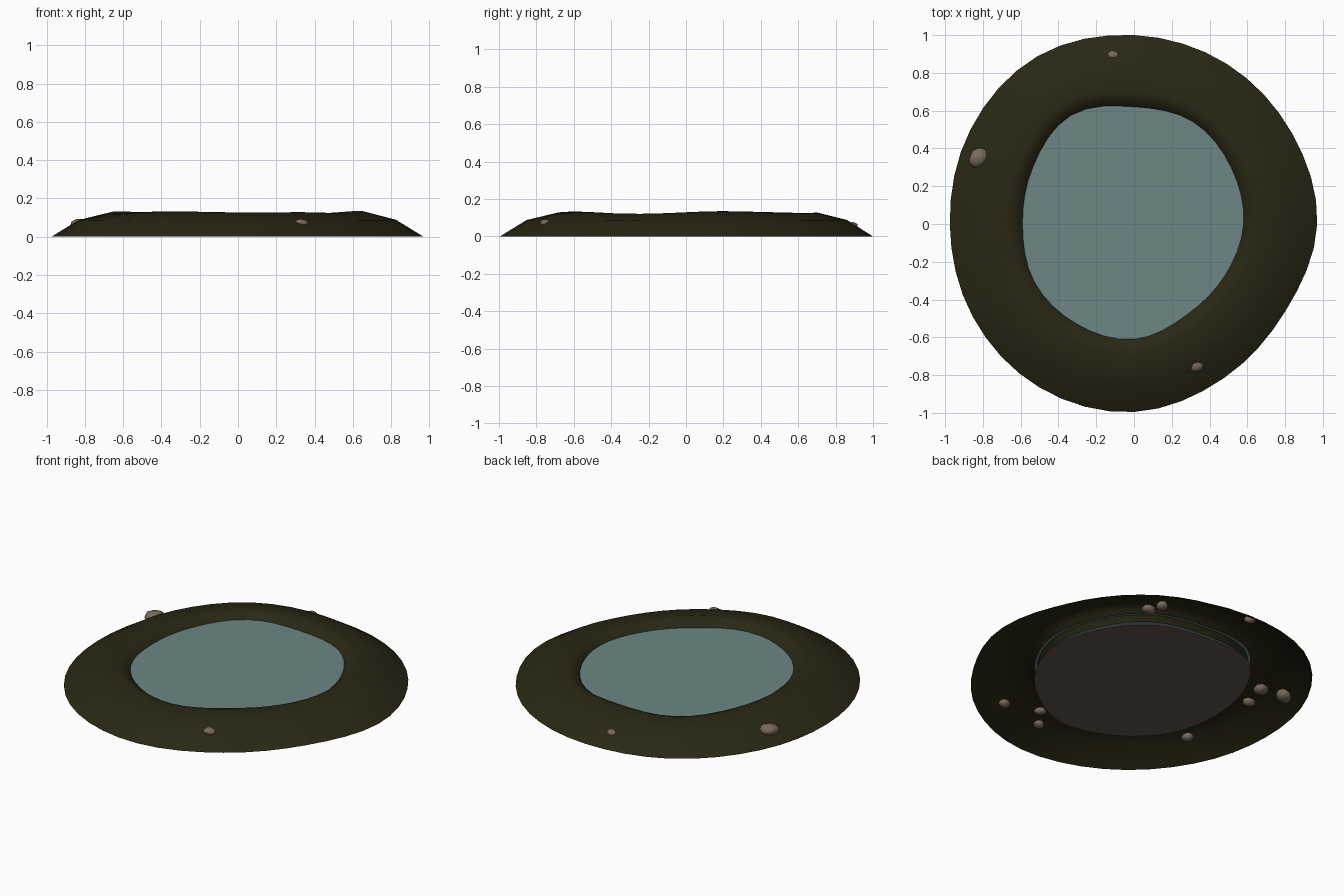
import bpy
import bmesh
import math
import random
from mathutils import Vector

random.seed(4)
SIDES = 48
WATER_Z = 0.085

cube = bpy.data.objects.get("Cube")
if cube:
    bpy.data.objects.remove(cube, do_unlink=True)


def material(name, colour):
    mat = bpy.data.materials.new(name)
    mat.use_nodes = True
    mat.diffuse_color = (*colour, 1)
    mat.node_tree.nodes["Principled BSDF"].inputs["Base Color"].default_value = (*colour, 1)
    return mat


mud = material("dark_mud", (0.022, 0.020, 0.0065))
blue = material("pond_water", (0.155, 0.24, 0.24))
silt = material("brown_silt", (0.125, 0.092, 0.07))
rock = material("brown_stone", (0.19, 0.14, 0.10))

# Radii of the outer foot and the shoreline, one every thirty degrees from +x
FOOT = [0.97, 0.965, 0.98, 1.0, 1.025, 1.0, 0.975, 0.985, 1.0, 0.995, 0.945, 0.925]
SHORE = [0.58, 0.595, 0.625, 0.62, 0.665, 0.615, 0.59, 0.61, 0.61, 0.61, 0.556, 0.553]


def radius(table, angle):
    """Smooth closed interpolation of a radius table."""
    s = angle / math.tau * len(table)
    i = math.floor(s)
    t = s - i
    a, b, c, d = (table[(i + k) % len(table)] for k in (-1, 0, 1, 2))
    return b + 0.5 * t * (c - a + t * (2*a - 5*b + 4*c - d + t * (3*(b - c) + d - a)))


def finish(bm, name, mat):
    bmesh.ops.recalc_face_normals(bm, faces=bm.faces[:])
    mesh = bpy.data.meshes.new(name)
    bm.to_mesh(mesh)
    bm.free()
    mesh.materials.append(mat)
    mesh.shade_smooth()
    obj = bpy.data.objects.new(name, mesh)
    bpy.context.collection.objects.link(obj)
    return obj


def ring(bm, place):
    """Closed loop of vertices; place gives radius and height for an angle."""
    verts = []
    for i in range(SIDES):
        a = math.tau * i / SIDES
        r, z = place(a)
        verts.append(bm.verts.new((r * math.cos(a), r * math.sin(a), z)))
    return verts


def bank_point(t, z, wobble):
    def place(a):
        shore, foot = radius(SHORE, a), radius(FOOT, a)
        lift = wobble * (math.sin(3 * a + 0.6) + math.sin(5 * a))
        return shore + (foot - shore) * t, z + lift
    return place


# Hollow earth bank: foot, shoulder, crest, shoreline and submerged lip
bm = bmesh.new()
profile = [(1, 0, 0), (0.63, 0.088, 0.001), (0.2, 0.127, 0.004),
           (0.1, 0.116, 0.002), (0, WATER_Z, 0), (-0.06, 0.05, 0)]
loops = [ring(bm, bank_point(*p)) for p in profile]
for low, high in zip(loops, loops[1:]):
    for i in range(SIDES):
        j = (i + 1) % SIDES
        bm.faces.new((low[i], low[j], high[j], high[i]))
finish(bm, "earth_bank", mud)


# Flat sheets of water and pond bed
def sheet(name, scale, z, mat):
    bm = bmesh.new()
    bm.faces.new(ring(bm, lambda a: (radius(SHORE, a) * scale, z)))
    return finish(bm, name, mat)


sheet("water_surface", 1.03, WATER_Z, blue)
sheet("pond_bed", 1.03, 0.008, silt)


# Stones poking out of the bank or buried in it: x, y, z, size
STONES = [(-0.82, 0.35, 0.06, 0.06), (-0.11, 0.89, 0.055, 0.035),
          (0.33, -0.75, 0.07, 0.04), (-0.67, 0.32, 0.06, 0.05),
          (-0.70, 0.18, 0.05, 0.04), (0.14, -0.66, 0.05, 0.037),
          (0.05, -0.78, 0.05, 0.037), (-0.69, -0.35, 0.05, 0.04),
          (0.41, 0.62, 0.05, 0.045), (0.38, 0.70, 0.05, 0.04)]
for n, (x, y, z, size) in enumerate(STONES, 1):
    bm = bmesh.new()
    bmesh.ops.create_icosphere(bm, subdivisions=2, radius=size)
    for v in bm.verts:
        v.co *= random.uniform(0.9, 1.05)
        v.co = Vector((v.co.x, v.co.y * 0.85, v.co.z * 0.6))
    stone = finish(bm, f"stone_{n}", rock)
    stone.location = (x, y, z)
    stone.rotation_euler.z = random.uniform(0, math.tau)
